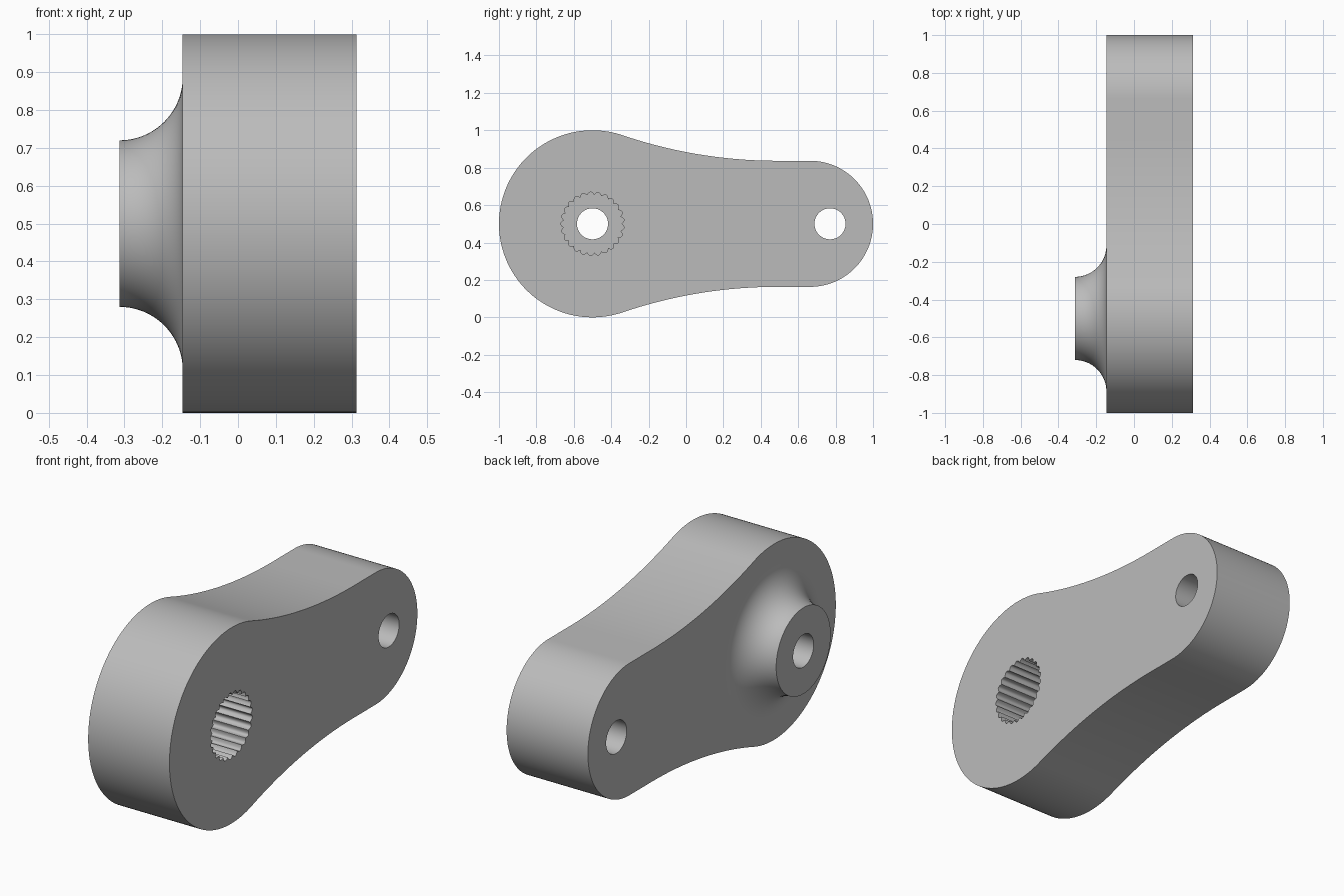
import bpy, bmesh
from math import sin, cos, pi, asin, sqrt
from mathutils import Matrix, Vector

if "Cube" in bpy.data.objects:
    bpy.data.objects.remove(bpy.data.objects["Cube"])

AXIS_Z = 0.5                      # height of both pivots
BIG_Y, BIG_R = -0.5, 0.5          # large rounded end
SMALL_R = 0.337                   # small rounded end
SMALL_Y = 1 - SMALL_R
FACE_L, FACE_R = -0.146, 0.313    # flat sides of the arm
HUB_X, HUB_R = -0.313, 0.22       # end of the hub
BORE_R, PIN_Y = 0.083, 0.77
SOCKET_FLOOR = 0.09

grey = bpy.data.materials.new("plain grey")
grey.use_nodes = True
grey.diffuse_color = (0.5, 0.5, 0.5, 1)
grey.node_tree.nodes["Principled BSDF"].inputs["Base Color"].default_value = grey.diffuse_color


def add_object(name, bm):
    bmesh.ops.recalc_face_normals(bm, faces=bm.faces)
    mesh = bpy.data.meshes.new(name)
    bm.to_mesh(mesh)
    bm.free()
    mesh.materials.append(grey)
    obj = bpy.data.objects.new(name, mesh)
    bpy.context.collection.objects.link(obj)
    return obj


def prism(name, outline, x0, x1):
    """Extrude a (y, z) outline along x."""
    bm = bmesh.new()
    face = bm.faces.new([bm.verts.new((x0, y, z)) for y, z in outline])
    new = bmesh.ops.extrude_face_region(bm, geom=[face])["geom"]
    verts = [v for v in new if isinstance(v, bmesh.types.BMVert)]
    bmesh.ops.translate(bm, verts=verts, vec=(x1 - x0, 0, 0))
    return add_object(name, bm)


def ring(y, radius, count):
    """Round outline whose radius is a function of the angle."""
    angles = [2 * pi * i / count for i in range(count)]
    return [(y + radius(a) * cos(a), AXIS_Z + radius(a) * sin(a)) for a in angles]


def lathe(name, profile, y, steps):
    """Spin an (x, radius) profile about the pivot axis and cap its ends."""
    bm = bmesh.new()
    verts = [bm.verts.new((x, y, AXIS_Z + r)) for x, r in profile]
    edges = [bm.edges.new(pair) for pair in zip(verts, verts[1:])]
    bmesh.ops.spin(bm, geom=verts + edges, cent=(0, y, AXIS_Z), axis=(1, 0, 0),
                   angle=2 * pi, steps=steps, use_merge=True)
    bmesh.ops.remove_doubles(bm, verts=bm.verts, dist=1e-5)
    bmesh.ops.holes_fill(bm, edges=[e for e in bm.edges if e.is_boundary], sides=0)
    return add_object(name, bm)


def combine(target, other, operation):
    mod = target.modifiers.new(other.name, "BOOLEAN")
    mod.operation, mod.solver, mod.object = operation, "EXACT", other
    bpy.context.view_layer.objects.active = target
    bpy.ops.object.modifier_apply(modifier=mod.name)
    bpy.data.objects.remove(other)


# Upper half of the arm outline: big end, concave waist, small end
waist_r = 2.57
waist_z = SMALL_R + waist_r
waist_y = BIG_Y + sqrt((waist_r + BIG_R) ** 2 - waist_z ** 2)
lean = asin((waist_y - BIG_Y) / (waist_r + BIG_R))
upper = []
for i in range(49):
    a = pi + (lean - pi / 2 - pi / 2 - lean * 2 + pi / 2) * i / 48
    upper.append((BIG_Y + BIG_R * cos(a), BIG_R * sin(a)))
for i in range(1, 25):
    a = lean * (1 - i / 24)
    upper.append((waist_y - waist_r * sin(a), waist_z - waist_r * cos(a)))
for i in range(33):
    a = pi / 2 * (1 - i / 32)
    upper.append((SMALL_Y + SMALL_R * cos(a), SMALL_R * sin(a)))
outline = [(y, AXIS_Z + z) for y, z in upper]
outline += [(y, AXIS_Z - z) for y, z in reversed(upper[1:-1])]
arm = prism("lever_arm", outline, FACE_L, FACE_R)

# Flared hub on the left face
fillet = FACE_L - HUB_X
profile = [(HUB_X + fillet * sin(a), HUB_R + fillet * (1 - cos(a)))
           for a in [pi / 2 * i / 20 for i in range(21)]]
profile.append((0, HUB_R + fillet))
combine(arm, lathe("hub", profile, BIG_Y, 96), "UNION")

# Shaft bore, pin hole and splined socket
for name, y in (("shaft_bore", BIG_Y), ("pin_hole", PIN_Y)):
    combine(arm, prism(name, ring(y, lambda a: BORE_R, 64), -0.5, 0.5), "DIFFERENCE")
teeth = 25
spline = ring(BIG_Y, lambda a: 0.154 + 0.016 * abs(sin(a * teeth / 2)), teeth * 8)
combine(arm, prism("splined_socket", spline, SOCKET_FLOOR, 0.5), "DIFFERENCE")

# Smooth curved walls, flat side faces
bpy.ops.object.select_all(action="DESELECT")
arm.select_set(True)
bpy.context.view_layer.objects.active = arm
bpy.ops.object.shade_smooth_by_angle()
for face in arm.data.polygons:
    if abs(face.normal.x) > 0.9999:
        face.use_smooth = False
